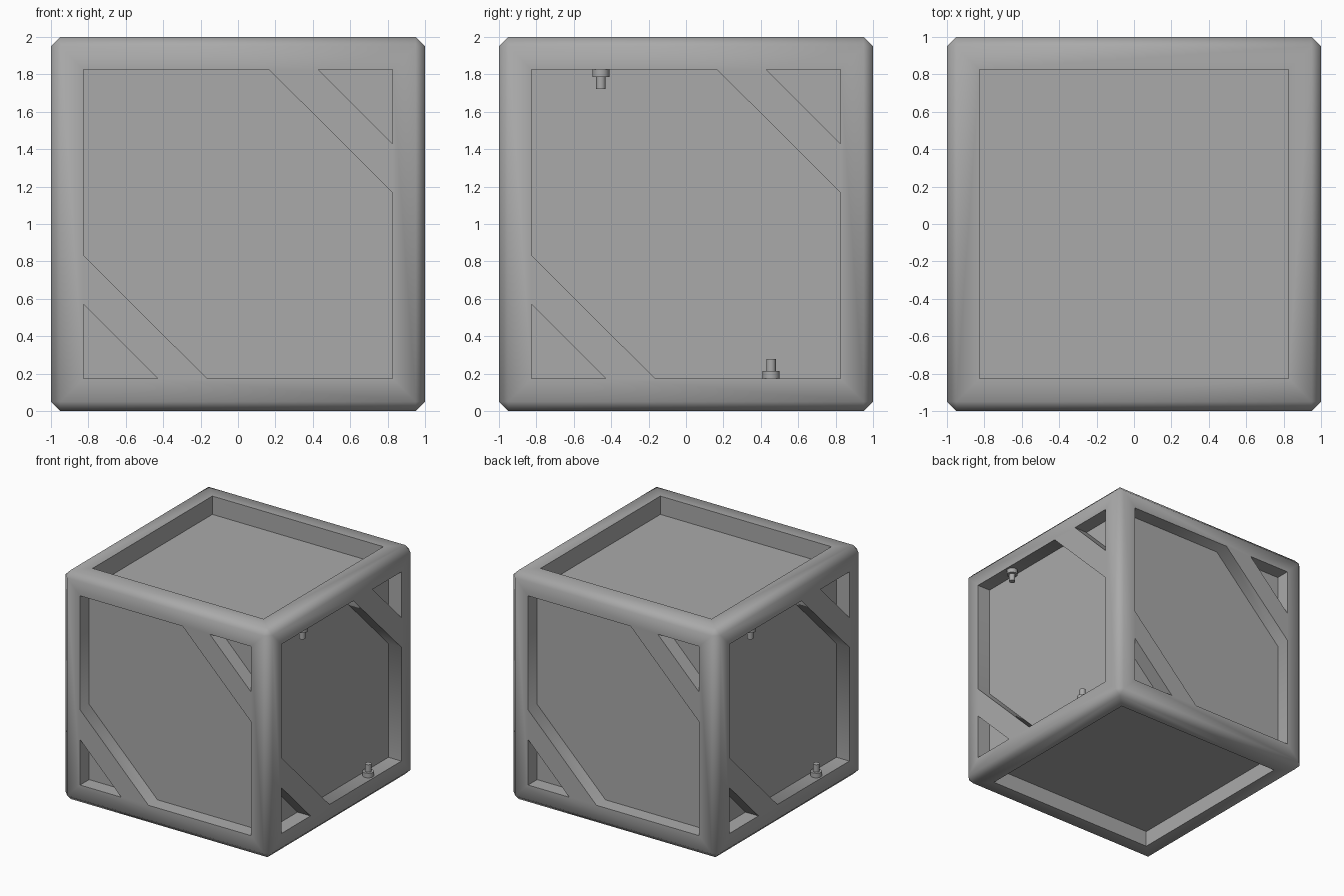
import bpy, bmesh
from math import pi, radians
from mathutils import Matrix, Vector

if "Cube" in bpy.data.objects:
    bpy.data.objects.remove(bpy.data.objects["Cube"])

grey = bpy.data.materials.new("plain_grey")
grey.use_nodes = True
colour = (0.4, 0.4, 0.4, 1)
grey.diffuse_color = colour
grey.node_tree.nodes["Principled BSDF"].inputs["Base Color"].default_value = colour

CENTRE = Matrix.Translation((0, 0, 1))
R = 0.826                      # half width of every opening


def make_object(name, bm):
    bmesh.ops.recalc_face_normals(bm, faces=bm.faces)
    mesh = bpy.data.meshes.new(name)
    bm.to_mesh(mesh)
    bm.free()
    mesh.materials.append(grey)
    obj = bpy.data.objects.new(name, mesh)
    bpy.context.collection.objects.link(obj)
    return obj


def select_only(obj):
    bpy.ops.object.select_all(action='DESELECT')
    obj.select_set(True)
    bpy.context.view_layer.objects.active = obj


def prism(bm, outline, depth, turn):
    """Pocket volume: outline in face coordinates, sunk by depth."""
    lo, hi = [[bm.verts.new(CENTRE @ turn @ Vector((u, v, w))) for u, v in outline]
              for w in (1 - depth, 1.2)]
    bm.faces.new(lo)
    bm.faces.new(hi)
    for i in range(len(lo)):
        j = (i + 1) % len(lo)
        bm.faces.new((lo[i], lo[j], hi[j], hi[i]))


def opposite(points):
    return [(-u, -v) for u, v in points]


# Outlines of the openings
half = [(-R, R), (0.165, R), (R, 0.168)]
window = half + opposite(half)
corner = [(0.428, R), (R, R), (R, 0.428)]
square = [(-R, -R), (R, -R), (R, R), (-R, R)]

# Bevelled body
bm = bmesh.new()
bmesh.ops.create_cube(bm, size=2, matrix=CENTRE)
bmesh.ops.bevel(bm, geom=bm.edges[:], offset=0.05, segments=1, affect='EDGES')
body = make_object("crate_body", bm)

# Pockets: braced windows on four sides, squares on top and bottom
bm = bmesh.new()
for k in range(4):
    turn = Matrix.Rotation(k * pi / 2, 4, 'Z') @ Matrix.Rotation(pi / 2, 4, 'X')
    for outline in (window, corner, opposite(corner)):
        prism(bm, outline, 0.125, turn)
prism(bm, square, 0.16, Matrix.Identity(4))
prism(bm, square, 0.14, Matrix.Rotation(pi, 4, 'X'))
cutter = make_object("pocket_cutter", bm)
cutter.hide_render = True

cut = body.modifiers.new("pockets", 'BOOLEAN')
cut.operation = 'DIFFERENCE'
cut.solver = 'EXACT'
cut.object = cutter
select_only(body)
bpy.ops.object.modifier_apply(modifier=cut.name)
bpy.data.objects.remove(cutter)
bpy.ops.object.shade_smooth_by_angle(angle=radians(50))


# Hinge pins inside the left and right windows
def pin(name, x, y, up):
    bm = bmesh.new()
    for radius, start, end in ((0.045, -0.01, 0.04), (0.025, 0.03, 0.105)):
        place = Matrix.Translation((x, y, 1 + up * ((start + end) / 2 - R)))
        bmesh.ops.create_cone(bm, cap_ends=True, segments=24, radius1=radius,
                              radius2=radius, depth=end - start, matrix=place)
    select_only(make_object(name, bm))
    bpy.ops.object.shade_smooth_by_angle(angle=radians(50))


for side, label in ((1, "left"), (-1, "right")):
    pin(label + "_lower_pin", side * 0.94, side * 0.455, 1)
    pin(label + "_upper_pin", side * 0.94, side * -0.455, -1)
